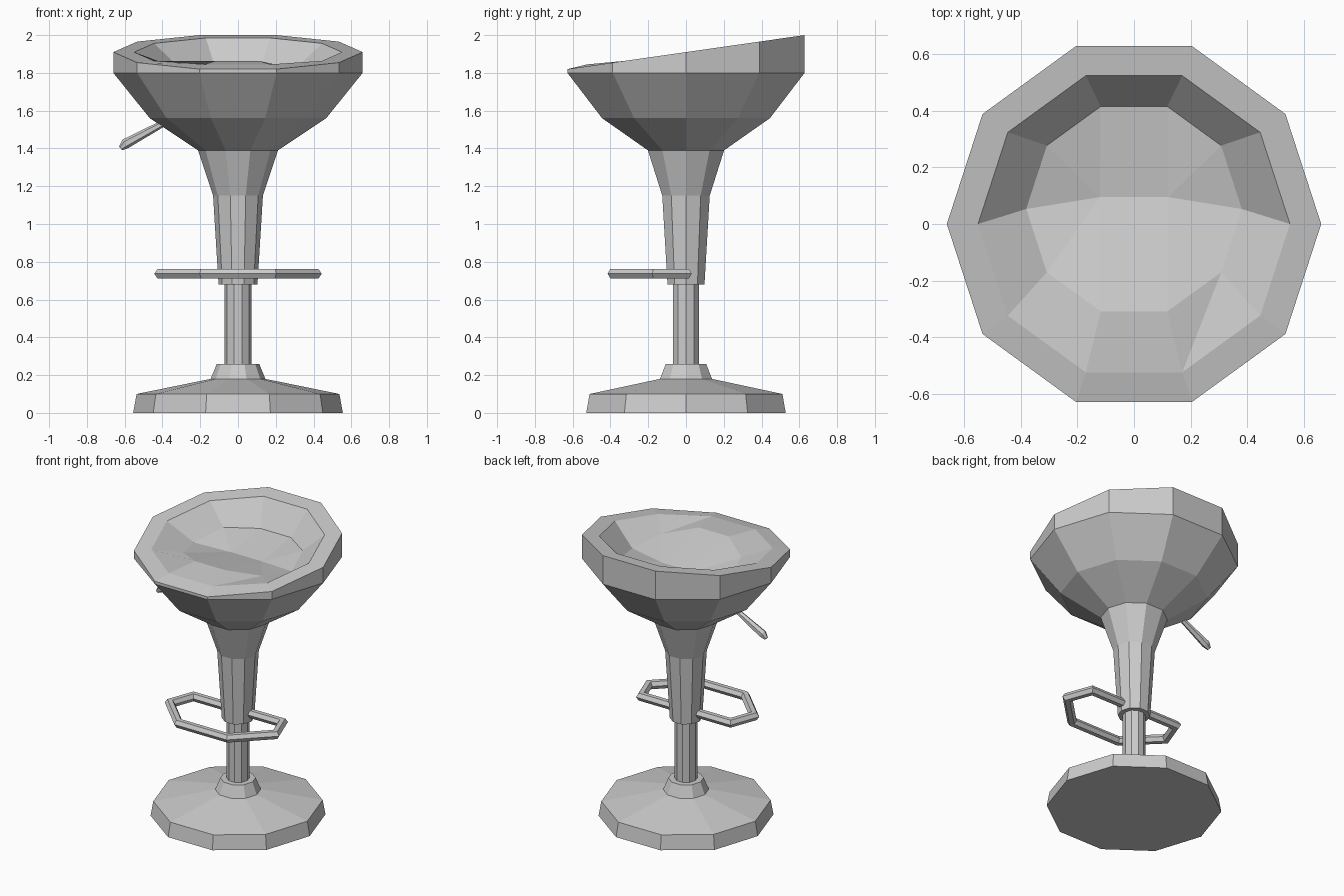
import bpy, math
from mathutils import Vector

if "Cube" in bpy.data.objects:
    bpy.data.objects.remove(bpy.data.objects["Cube"])

N = 10


def make(name, verts, faces):
    me = bpy.data.meshes.new(name)
    me.from_pydata(verts, [], faces)
    me.update()
    ob = bpy.data.objects.new(name, me)
    bpy.context.collection.objects.link(ob)
    return ob


def ring(r, z, cy=0.0):
    """Ten-sided ring; z is a number, a function of y, or a list per corner."""
    out = []
    for i in range(N):
        a = 2 * math.pi * i / N
        x, y = r * math.cos(a), cy + r * math.sin(a)
        h = z(y) if callable(z) else z[i] if isinstance(z, list) else z
        out.append((x, y, h))
    return out


def loft(rings, closed=False):
    """Quads between successive rings of equal size."""
    n, m = len(rings[0]), len(rings)
    faces = []
    for k in range(m if closed else m - 1):
        a, b = k * n, (k + 1) % m * n
        faces += [(a + i, a + (i + 1) % n, b + (i + 1) % n, b + i) for i in range(n)]
    return [v for r in rings for v in r], faces


def turned(name, profile):
    """Faceted lathe shape, profile from bottom to top, capped."""
    verts, faces = loft([ring(r, z) for r, z in profile])
    faces.append(tuple(reversed(range(N))))
    faces.append(tuple(range(len(verts) - N, len(verts))))
    return make(name, verts, faces)


def tube(name, path, radii, closed=False, sides=6):
    """Hexagonal tube along a path with mitred corners."""
    pts = [Vector(p) for p in path]
    n = len(pts)
    rings = []
    for i, p in enumerate(pts):
        d_in = (p - pts[i - 1]).normalized() if closed or i else None
        d_out = (pts[(i + 1) % n] - p).normalized() if closed or i < n - 1 else None
        d_in, d_out = d_in or d_out, d_out or d_in
        t = (d_in + d_out).normalized()
        ref = Vector((0, 0, 1)) if closed else Vector((0, 1, 0))
        side = t.cross(ref).normalized()
        up = side.cross(t)
        miter = 1 / t.dot(d_out)
        rings.append([p + radii[i] * (side * miter * math.cos(a) + up * math.sin(a))
                      for a in (2 * math.pi * j / sides for j in range(sides))])
    verts, faces = loft(rings, closed)
    if not closed:
        faces.append(tuple(reversed(range(sides))))
        faces.append(tuple(range(len(verts) - sides, len(verts))))
    return make(name, verts, faces)


# Base, pole and flared stem
turned("base", [(0.555, 0), (0.537, 0.1), (0.145, 0.18), (0.112, 0.26)])
turned("pole", [(0.072, 0.25), (0.072, 0.75)])
turned("stem", [(0.103, 0.68), (0.132, 1.15), (0.212, 1.39)])

# Seat: bowl outside, slanted rim, dished inside with a raised front
def slant(y):
    return 1.91 + 0.1433 * y


def inner(y):
    return slant(y) + (0.01 if y < -0.4 else 0)


floor_z = [1.785, 1.825, 1.815, 1.815, 1.825, 1.785, 1.82, 1.862, 1.862, 1.82]
verts, faces = loft([ring(0.212, 1.39), ring(0.467, 1.56), ring(0.66, 1.8),
                     ring(0.66, slant), ring(0.55, inner), ring(0.38, floor_z, 0.053)])
faces.append(tuple(reversed(range(N))))
# split the front-right corner of the dish as a crease
faces = [f for f in faces if f != (48, 49, 59, 58)]
faces += [(48, 49, 59), (48, 59, 58)]
# floor of the dish, folded along a valley line
f0 = 5 * N
vR, vL = len(verts), len(verts) + 1
verts += [(0.12, 0.095, 1.77), (-0.12, 0.095, 1.77)]
faces += [(f0 + 2, f0 + 3, vL, vR), (vR, vL, f0 + 7, f0 + 8),
          (f0 + 1, f0 + 2, vR), (f0, f0 + 1, vR), (f0 + 9, f0, vR), (f0 + 8, f0 + 9, vR),
          (f0 + 3, f0 + 4, vL), (f0 + 4, f0 + 5, vL), (f0 + 5, f0 + 6, vL), (f0 + 6, f0 + 7, vL)]
make("seat", verts, faces)

# Footrest loop, passing through the stem
half = [(0.345, 0.0), (0.408, -0.17), (0.19, -0.385)]
loop = half + [(-x, y) for x, y in reversed(half)]
tube("footrest", [(x, y, 0.737) for x, y in loop], [0.03] * 6, closed=True)

# Height lever
tube("lever", [(-0.3, 0, 1.585), (-0.595, 0, 1.425), (-0.622, 0, 1.4)],
     [0.013, 0.027, 0.013])
